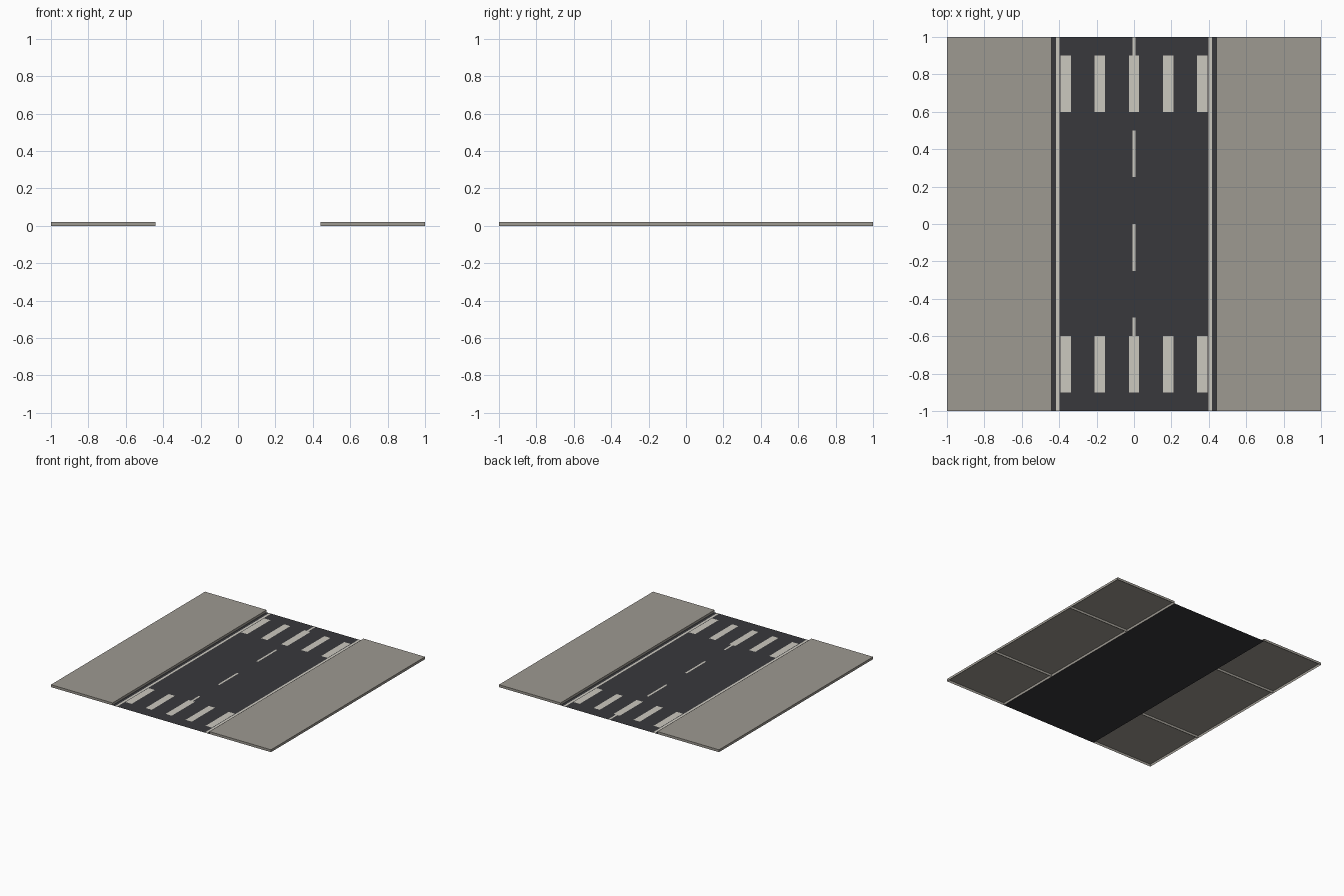
import bpy, bmesh

if "Cube" in bpy.data.objects:
    bpy.data.objects.remove(bpy.data.objects["Cube"])


def material(name, rgb):
    m = bpy.data.materials.new(name)
    m.diffuse_color = (*rgb, 1)
    m.use_nodes = True
    m.node_tree.nodes["Principled BSDF"].inputs["Base Color"].default_value = m.diffuse_color
    return m


ASPHALT = material("asphalt", (0.04, 0.04, 0.045))
PAINT = material("paint", (0.60, 0.58, 0.52))
CONCRETE = material("concrete", (0.34, 0.32, 0.285))


def build(name, rects, z, mat, height=0.0):
    """Flat rectangles (x0, x1, y0, y1) at z; with height they become blocks open underneath."""
    bm = bmesh.new()
    for x0, x1, y0, y1 in rects:
        corners = [(x0, y0), (x1, y0), (x1, y1), (x0, y1)]
        top = [bm.verts.new((x, y, z + height)) for x, y in corners]
        bm.faces.new(top)
        if height:
            low = [bm.verts.new((x, y, z)) for x, y in corners]
            for i in range(4):
                j = (i + 1) % 4
                bm.faces.new((low[i], low[j], top[j], top[i]))
    me = bpy.data.meshes.new(name)
    bm.to_mesh(me)
    bm.free()
    me.materials.append(mat)
    ob = bpy.data.objects.new(name, me)
    bpy.context.collection.objects.link(ob)
    return ob


K = 0.44  # kerb distance from the centre line

# Road surface
build("road", [(-K, K, -1, 1)], 0.0, ASPHALT)

# Pavements: corner, middle and corner slab on each side
spans = [(-1, -K), (-K, K), (K, 1)]
build("pavement_left", [(-1, -K, a, b) for a, b in spans], 0.0, CONCRETE, 0.02)
build("pavement_right", [(K, 1, a, b) for a, b in spans], 0.0, CONCRETE, 0.02)

# Edge lines and centre dashes
build("edge_lines", [(-0.416, -0.398, -1, 1), (0.398, 0.416, -1, 1)], 0.001, PAINT)
build("centre_dashes", [(-0.008, 0.008, y, y + 0.25) for y in (-0.75, -0.25, 0.25, 0.75)],
      0.001, PAINT)

# Zebra crossings at both ends
for name, y in (("front_crossing", -0.9), ("back_crossing", 0.6)):
    build(name, [(0.182 * i - 0.028, 0.182 * i + 0.028, y, y + 0.3) for i in range(-2, 3)],
          0.0015, PAINT)
